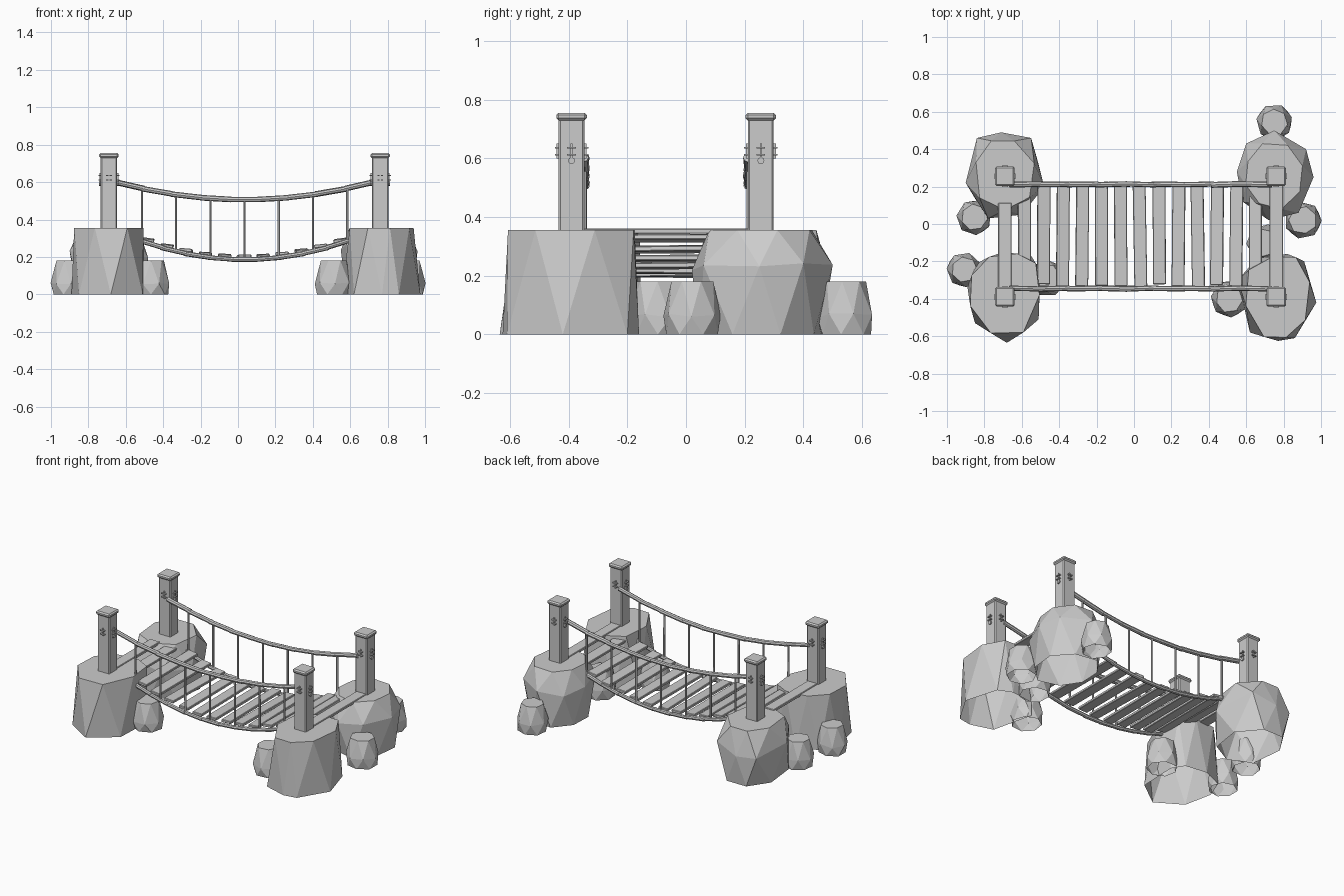
import bpy, bmesh, math, random
from mathutils import Vector, Matrix, Euler

random.seed(4)
if "Cube" in bpy.data.objects:
    bpy.data.objects.remove(bpy.data.objects["Cube"], do_unlink=True)

grey = bpy.data.materials.new("plain_grey")
grey.use_nodes = True
grey.diffuse_color = (0.6, 0.6, 0.6, 1)
grey.node_tree.nodes["Principled BSDF"].inputs["Base Color"].default_value = (0.6, 0.6, 0.6, 1)


def finish(bm, name, bevel=0):
    mesh = bpy.data.meshes.new(name)
    bm.to_mesh(mesh)
    bm.free()
    mesh.materials.append(grey)
    ob = bpy.data.objects.new(name, mesh)
    bpy.context.scene.collection.objects.link(ob)
    if bevel:
        mod = ob.modifiers.new("soft_edges", 'BEVEL')
        mod.width, mod.segments = bevel, 1


def box(bm, centre, size, rot=(0, 0, 0)):
    m = Matrix.Translation(centre) @ Euler(rot).to_matrix().to_4x4() @ Matrix.Diagonal((*size, 1))
    bmesh.ops.create_cube(bm, size=1, matrix=m)


def rod(bm, a, b, radius, sides=6):
    a, b = Vector(a), Vector(b)
    d = b - a
    m = Matrix.Translation((a + b) / 2) @ d.to_track_quat('Z', 'Y').to_matrix().to_4x4()
    bmesh.ops.create_cone(bm, cap_ends=True, segments=sides, radius1=radius,
                          radius2=radius, depth=d.length, matrix=m)


def rock(name, outline, height, top, waist=0, foot=1):
    """Faceted boulder, open underneath: foot, optional wide waist, flat top."""
    bm = bmesh.new()
    cx = sum(p[0] for p in outline) / len(outline)
    cy = sum(p[1] for p in outline) / len(outline)
    n = len(outline)
    for i, (x, y) in enumerate(outline):
        x2, y2 = outline[(i + 1) % n]
        mx, my = (x + x2) / 2, (y + y2) / 2
        bm.verts.new((x, y, height * waist * random.uniform(.85, 1.15)))
        rings = [(height, top)] + ([(0, foot)] if waist else [])
        for z, s in rings:
            s *= random.uniform(.98, 1.06)
            bm.verts.new((cx + (mx - cx) * s, cy + (my - cy) * s, z))
    bmesh.ops.convex_hull(bm, input=bm.verts)
    loose = [v for v in bm.verts if not v.link_faces]
    bmesh.ops.delete(bm, geom=loose, context='VERTS')
    bmesh.ops.dissolve_limit(bm, angle_limit=0.02, verts=bm.verts, edges=bm.edges)
    bmesh.ops.recalc_face_normals(bm, faces=bm.faces)
    under = [f for f in bm.faces if f.calc_center_median().z < .001]
    bmesh.ops.delete(bm, geom=under, context='FACES')
    finish(bm, name)


# Four large boulders under the posts
rock("boulder_back_right", [(-.84, .46), (-.71, .49), (-.55, .46), (-.48, .2),
                            (-.6, .05), (-.78, .03), (-.9, .22)], .355, .86, .6, .97)
rock("boulder_front_right", [(-.89, -.34), (-.84, -.21), (-.7, -.15), (-.55, -.17),
                             (-.5, -.25), (-.51, -.51), (-.68, -.635), (-.85, -.53)], .355, .98)
rock("boulder_front_left", [(.82, -.16), (.91, -.2), (.975, -.42), (.86, -.61),
                            (.77, -.625), (.62, -.58), (.555, -.3), (.66, -.18)], .355, .96)
rock("boulder_back_left", [(.75, .5), (.92, .4), (.96, .25), (.88, .06),
                           (.72, .02), (.58, .12), (.55, .28), (.6, .43)], .355, .8, .7, .93)

# Small stones around them
stones = [(-.855, .035, .095), (-.908, -.245, .094), (-.465, -.29, .1), (.903, .02, .1),
          (.75, .545, .097), (.51, -.4, .1), (.7, -.1, .1)]
for i, (x, y, r) in enumerate(stones):
    turn = random.uniform(0, 6)
    ring = [(x + r * math.cos(turn + k * math.tau / 7),
             y + r * math.sin(turn + k * math.tau / 7)) for k in range(7)]
    rock(f"small_stone_{i + 1}", ring, .18, .8, .35, .99)

LEFT, RIGHT, FRONT, BACK = .76, -.69, -.39, .255
MID = (LEFT + RIGHT) / 2

# Posts with caps, thin face brackets and rope pegs
for xn, px in (("left", LEFT), ("right", RIGHT)):
    for yn, py in (("front", FRONT), ("back", BACK)):
        bm = bmesh.new()
        box(bm, (px, py, .54), (.088, .088, .39))
        finish(bm, f"post_{yn}_{xn}", .006)
        bm = bmesh.new()
        box(bm, (px, py, .742), (.104, .104, .026))
        finish(bm, f"post_cap_{yn}_{xn}", .008)
        bm = bmesh.new()
        for s in (-1, 1):
            box(bm, (px + s * .046, py, .625), (.01, .007, .05))
            box(bm, (px, py + s * .046, .625), (.007, .01, .05))
            for z in (.612, .636):
                box(bm, (px + s * .049, py, z), (.016, .03, .006))
                box(bm, (px, py + s * .049, z), (.03, .016, .006))
            rod(bm, (px, py, .592), (px + s * .053, py, .592), .012, 8)
        finish(bm, f"post_fittings_{yn}_{xn}")


def deck_z(x):
    return .185 + .33 * (x - MID) ** 2


def rail_z(x):
    return .506 + .2 * (x - MID) ** 2


# Sagging ropes made of overlapping, slightly uneven straight lengths, and thin hangers
for name, y_rail, y_deck in (("front", -.345, -.343), ("back", .212, .212)):
    for part, y, curve, r, n in (("hand_rope", y_rail, rail_z, .015, 9),
                                 ("deck_rope", y_deck, deck_z, .013, 11)):
        bm = bmesh.new()
        x0, x1 = RIGHT + .03, LEFT - .03
        xs = [x0 + (x1 - x0) * i / n for i in range(n + 1)]
        for a, b in zip(xs, xs[1:]):
            dy = random.uniform(-.003, .003)
            rod(bm, (a - .006, y + dy, curve(a)), (b + .006, y - dy, curve(b)),
                r * random.uniform(.9, 1.05), 8)
        finish(bm, f"{part}_{name}")
    bm = bmesh.new()
    for k in range(-3, 4):
        x = MID + .183 * k
        rod(bm, (x, y_deck, deck_z(x)), (x, y_rail, rail_z(x)), .0065)
    finish(bm, f"hangers_{name}")

# Deck planks, slightly uneven
bm = bmesh.new()
for k in range(-6, 7):
    x = MID - .003 + .103 * k
    slope = math.atan(.66 * (x - MID))
    box(bm, (x, -.06 + random.uniform(-.008, .008), deck_z(x) + .017),
        (.069, .54, .018),
        (random.uniform(-.01, .01), -slope * .4, random.uniform(-.018, .018)))
finish(bm, "deck_planks", .003)

# Threshold boards between each pair of posts
bm = bmesh.new()
box(bm, (RIGHT, -.118, .352), (.072, .46, .018))
box(bm, (LEFT, -.06, .352), (.072, .59, .018))
finish(bm, "threshold_boards", .003)
